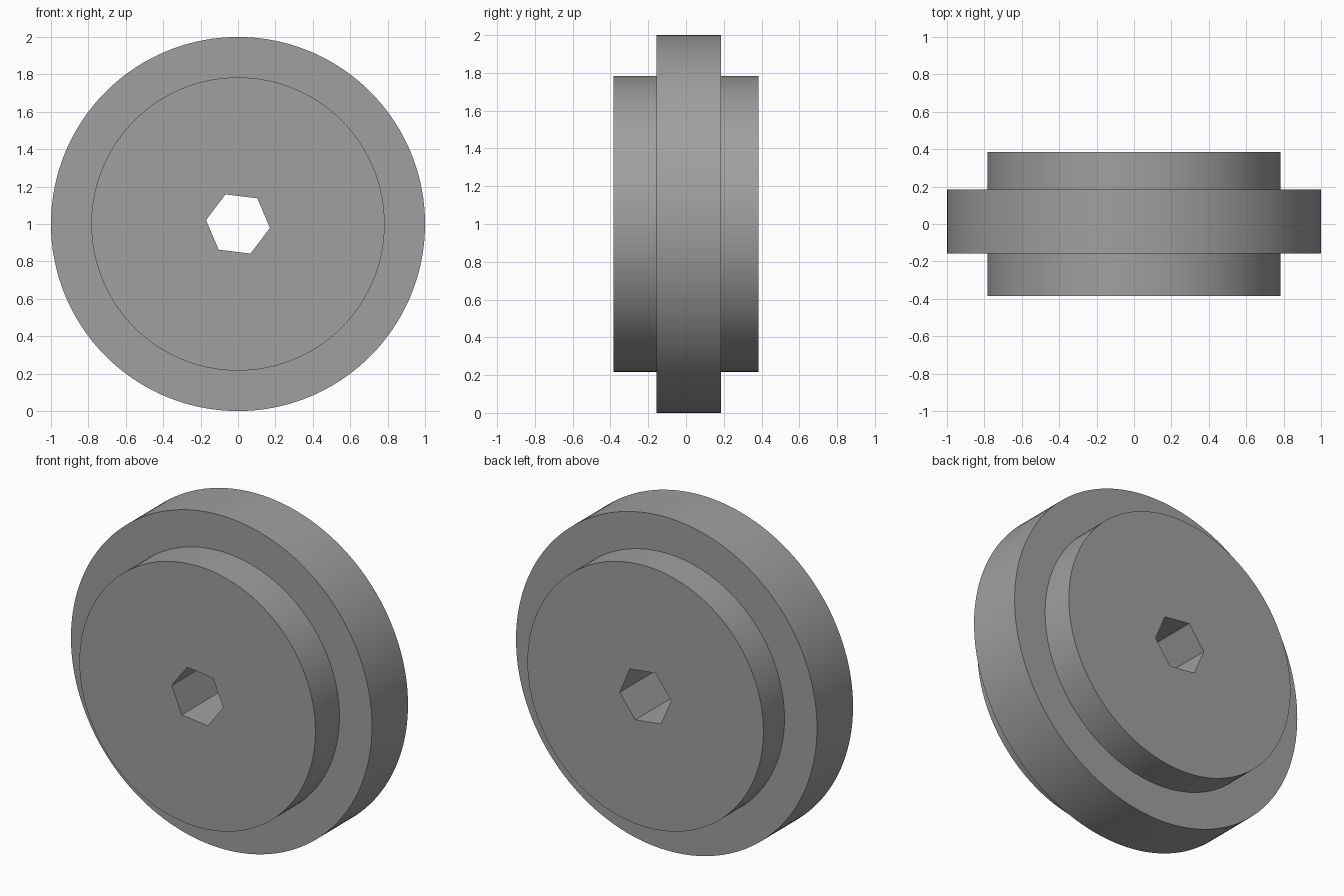
import bpy, bmesh, math

if "Cube" in bpy.data.objects:
    bpy.data.objects.remove(bpy.data.objects["Cube"])

SEGMENTS = 144
HEX_TURN = math.radians(-7)
HEX_RADIUS = 0.172
HUB, RIM = 0.784, 1.0
HALF = 0.385                      # half width of the hub
RIM_FRONT, RIM_BACK = -0.157, 0.185


def hex_radius(a):
    """Distance from the axis to the hexagonal bore at angle a."""
    return HEX_RADIUS * math.cos(math.pi / 6) / math.cos(a % (math.pi / 3) - math.pi / 6)


# Closed cross-section (radius, y); None marks the hexagonal bore
profile = [(None, -HALF), (HUB, -HALF), (HUB, RIM_FRONT), (RIM, RIM_FRONT),
           (RIM, RIM_BACK), (HUB, RIM_BACK), (HUB, HALF), (None, HALF)]

# Sweep the section around the axle
bm = bmesh.new()
rings = []
for radius, y in profile:
    ring = []
    for i in range(SEGMENTS):
        a = 2 * math.pi * i / SEGMENTS
        r = hex_radius(a) if radius is None else radius
        ring.append(bm.verts.new((r * math.cos(a + HEX_TURN), y, 1 + r * math.sin(a + HEX_TURN))))
    rings.append(ring)
for k, ring in enumerate(rings):
    nxt = rings[(k + 1) % len(rings)]
    for i in range(SEGMENTS):
        j = (i + 1) % SEGMENTS
        bm.faces.new((ring[i], ring[j], nxt[j], nxt[i]))
bmesh.ops.recalc_face_normals(bm, faces=bm.faces)

mesh = bpy.data.meshes.new("flanged_wheel")
bm.to_mesh(mesh)
bm.free()
wheel = bpy.data.objects.new("flanged_wheel", mesh)
bpy.context.collection.objects.link(wheel)

grey = bpy.data.materials.new("grey")
grey.diffuse_color = (0.35, 0.35, 0.35, 1)
grey.use_nodes = True
grey.node_tree.nodes["Principled BSDF"].inputs["Base Color"].default_value = grey.diffuse_color
mesh.materials.append(grey)

# Smooth round walls, sharp rims and bore corners
bpy.context.view_layer.objects.active = wheel
wheel.select_set(True)
bpy.ops.object.shade_smooth_by_angle(angle=math.radians(30))
